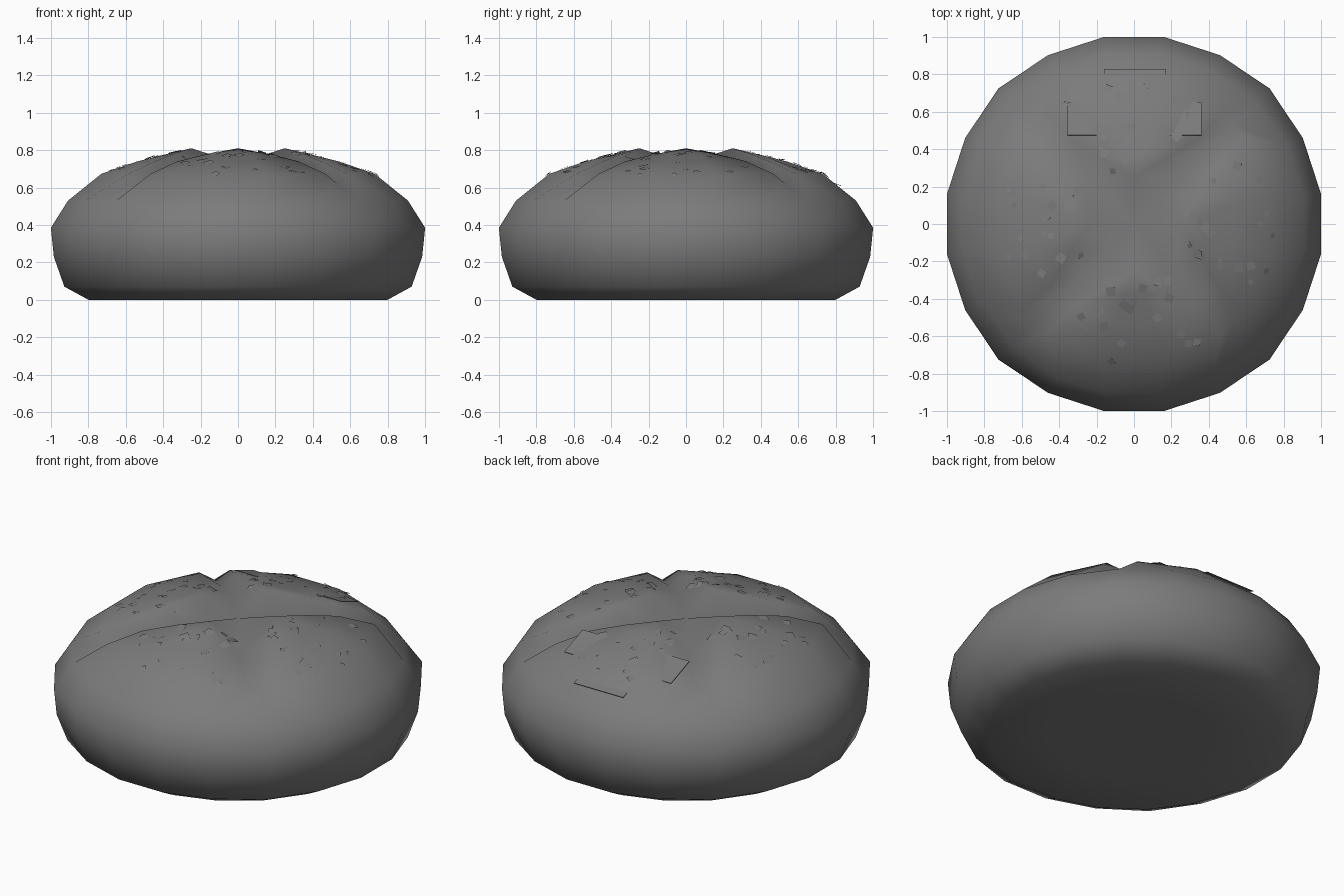
import bpy, bmesh, math, random
from mathutils import Vector
from mathutils.bvhtree import BVHTree

cube = bpy.data.objects.get("Cube")
if cube:
    bpy.data.objects.remove(cube)

random.seed(4)
GREY = (0.2, 0.2, 0.2, 1.0)
grey = bpy.data.materials.new("plain_grey")
grey.use_nodes = True
grey.diffuse_color = GREY
grey.node_tree.nodes["Principled BSDF"].inputs["Base Color"].default_value = GREY


def make_object(name, bm, smooth=False):
    mesh = bpy.data.meshes.new(name)
    bm.to_mesh(mesh)
    bm.free()
    mesh.materials.append(grey)
    for poly in mesh.polygons:
        poly.use_smooth = smooth
    obj = bpy.data.objects.new(name, mesh)
    bpy.context.collection.objects.link(obj)
    return obj


# Loaf rings: lobe radius, lobe height, ridge angle, groove radius, groove height
RINGS = [
    (0.45, 0.0, 27, 0.45, 0.0),
    (0.81, 0.0, 27, 0.81, 0.0),
    (0.94, 0.07, 27, 0.95, 0.07),
    (0.997, 0.23, 27, 1.01, 0.23),
    (1.013, 0.385, 27, 1.025, 0.385),
    (0.92, 0.53, 27, 0.92, 0.53),
    (0.75, 0.673, 38.5, 0.75, 0.62),
    (0.55, 0.74, 36, 0.54, 0.68),
    (0.38, 0.78, 25, 0.35, 0.71),
    (0.25, 0.81, 0, 0.19, 0.725),
]


def polar(bm, r, degrees, z):
    a = math.radians(degrees)
    return bm.verts.new((r * math.cos(a), r * math.sin(a), z))


# Round loaf with four lobes between two crossed diagonal grooves
bm = bmesh.new()
loops = []
for r, z, ridge, groove_r, groove_z in RINGS:
    loop = []
    for quadrant in range(4):
        mid = quadrant * 90
        loop.append(polar(bm, groove_r, mid - 45, groove_z))
        for k in (-1, -1 / 3, 1 / 3, 1):
            loop.append(polar(bm, r, mid + k * ridge, z))
    loops.append(loop)
n = len(loops[0])
for low, high in zip(loops, loops[1:]):
    for i in range(n):
        j = (i + 1) % n
        bm.faces.new((low[i], low[j], high[j], high[i]))
for loop, z in ((loops[0], 0), (loops[-1], 0.73)):
    centre = bm.verts.new((0, 0, z))
    for i in range(n):
        bm.faces.new((loop[i], loop[(i + 1) % n], centre))
bmesh.ops.remove_doubles(bm, verts=bm.verts, dist=0.0005)
bmesh.ops.recalc_face_normals(bm, faces=bm.faces)
surface = BVHTree.FromBMesh(bm)
make_object("loaf", bm, smooth=True)


# Three square flakes lying on the slope of the rear lobe
def flake(name, x0, x1, y0, y1):
    bm = bmesh.new()
    corners = ((x0, y0), (x1, y0), (x1, y1), (x0, y1))
    bm.faces.new([bm.verts.new((x, y, 0.747 - 0.385 * (y - 0.475))) for x, y in corners])
    obj = make_object(name, bm)
    solid = obj.modifiers.new("thickness", "SOLIDIFY")
    solid.thickness = 0.003


flake("rear_flake", -0.16, 0.17, 0.62, 0.83)
flake("left_flake", 0.155, 0.36, 0.475, 0.65)
flake("right_flake", -0.355, -0.145, 0.475, 0.65)

# Small crumbs scattered on each lobe
for side, name in enumerate(("left", "rear", "right", "front")):
    bm = bmesh.new()
    for _ in range(22):
        r = random.uniform(0.3, 0.75)
        a = math.radians(side * 90 + random.uniform(-32, 32))
        hit, normal, _, _ = surface.ray_cast(
            Vector((r * math.cos(a), r * math.sin(a), 2)), Vector((0, 0, -1)))
        if hit is None:
            continue
        tilt = Vector([random.uniform(-0.12, 0.12) for _ in range(3)])
        up = (normal + tilt).normalized()
        u = up.orthogonal().normalized()
        u.rotate(up.to_track_quat("Z", "Y").to_matrix())
        u = (u - up * u.dot(up)).normalized()
        v = up.cross(u)
        half = random.uniform(0.01, 0.025)
        base = hit + normal * 0.004
        bm.faces.new([bm.verts.new(base + half * (s * u + t * v))
                      for s, t in ((-1, -1), (1, -1), (1, 1), (-1, 1))])
    make_object(name + "_crumbs", bm)
